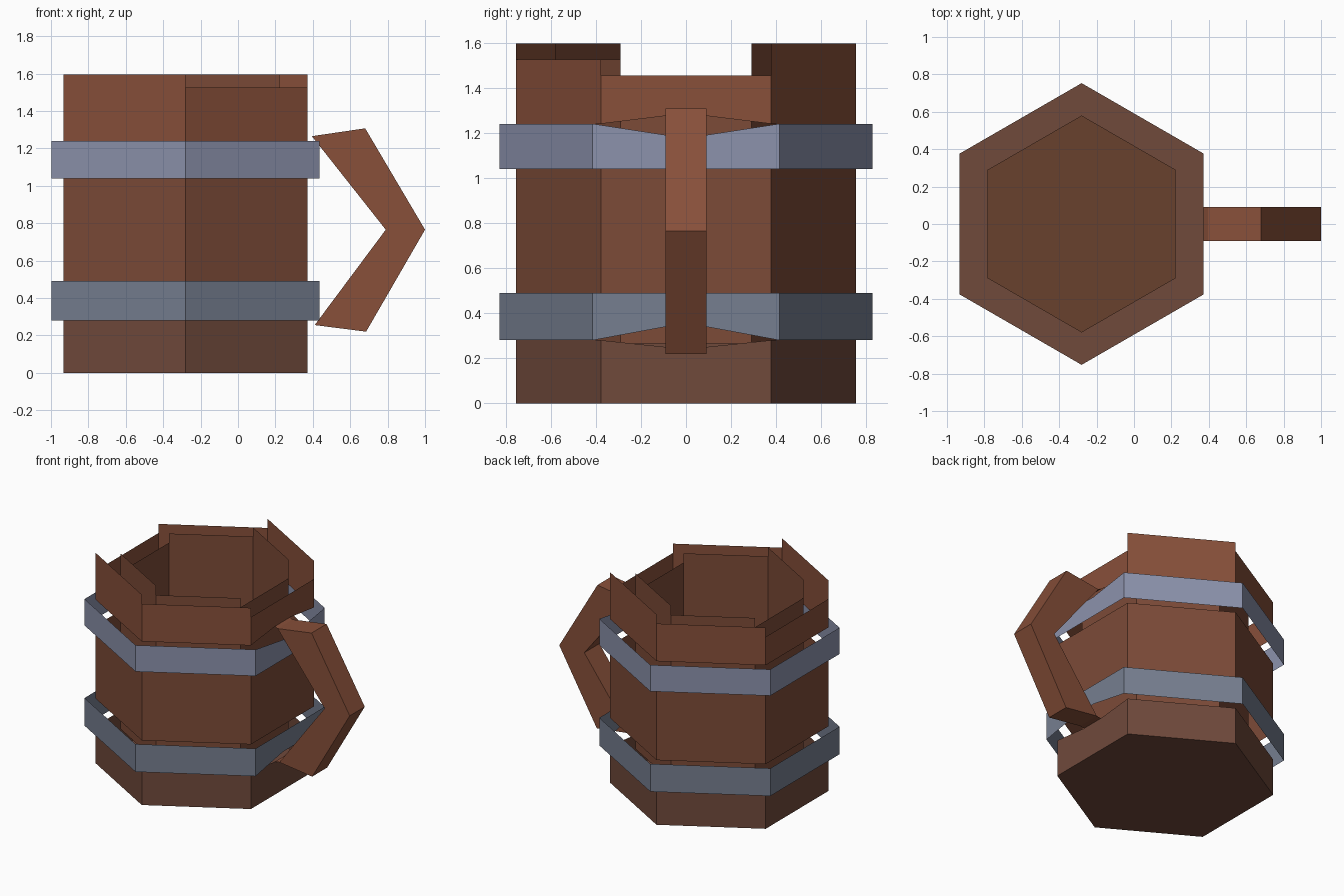
import bpy
from math import cos, sin, radians

if "Cube" in bpy.data.objects:
    bpy.data.objects.remove(bpy.data.objects["Cube"])

CX = -0.28                              # mug axis
TOPS = [1.455, 1.595, 1.525] * 2        # uneven stave tops, starting at the handle side
NOTCH_Y = 0.09                          # half width of the handle


def material(name, color):
    m = bpy.data.materials.new(name)
    m.diffuse_color = (*color, 1)
    m.use_nodes = True
    m.node_tree.nodes["Principled BSDF"].inputs["Base Color"].default_value = m.diffuse_color
    return m


# Wood and iron get duller towards the base
wood_upper = material("wood_upper", (0.246, 0.080, 0.042))
wood_middle = material("wood_middle", (0.202, 0.070, 0.039))
wood_lower = material("wood_lower", (0.162, 0.067, 0.044))
wood_floor = material("wood_floor", (0.141, 0.053, 0.026))
iron_upper = material("iron_upper", (0.262, 0.287, 0.413))
iron_lower = material("iron_lower", (0.181, 0.209, 0.279))


def make(name, verts, faces, mat):
    me = bpy.data.meshes.new(name)
    me.from_pydata(verts, [], faces)
    me.materials.append(mat)
    ob = bpy.data.objects.new(name, me)
    bpy.context.collection.objects.link(ob)
    return ob


def hexagon(r, z):
    return [(CX + r * cos(radians(60 * k - 30)), r * sin(radians(60 * k - 30)), z)
            for k in range(6)]


def hex_wall(name, r, bottom, tops, mat, dip_bottom=0, dip_top=0, inward=False):
    """Thin six-sided wall; the handle side can bend its edges around the handle."""
    verts, faces = [], []
    for k in range(6):
        (x0, y0, _), (x1, y1, _) = hexagon(r, 0)[k], hexagon(r, 0)[(k + 1) % 6]
        z = tops[k]
        loop = [(x0, y0, bottom)]
        if k == 0 and dip_bottom:
            loop += [(x0, s * NOTCH_Y, bottom + dip_bottom) for s in (-1, 1)]
        loop += [(x1, y1, bottom), (x1, y1, z)]
        if k == 0 and dip_top:
            loop += [(x0, s * NOTCH_Y, z + dip_top) for s in (1, -1)]
        loop.append((x0, y0, z))
        if inward:
            loop.reverse()
        faces.append(range(len(verts), len(verts) + len(loop)))
        verts += loop
    return make(name, verts, faces, mat)


# Outer staves, open behind the two bands
hex_wall("lower_staves", 0.753, 0, [0.28] * 6, wood_lower, dip_top=-0.03)
hex_wall("middle_staves", 0.753, 0.49, [1.04] * 6, wood_middle)
hex_wall("upper_staves", 0.753, 1.24, TOPS, wood_upper, dip_bottom=0.035)

# Inner lining, inner floor and underside
hex_wall("inner_lining", 0.58, 0.265, TOPS, wood_middle, inward=True)
make("inner_floor", hexagon(0.58, 0.265), [range(6)], wood_floor)
make("mug_base", hexagon(0.753, 0), [range(5, -1, -1)], wood_lower)

# Metal bands standing off the staves
hex_wall("lower_band", 0.828, 0.28, [0.49] * 6, iron_lower, dip_bottom=0.06)
hex_wall("upper_band", 0.828, 1.04, [1.24] * 6, iron_upper, dip_top=-0.05)

# Angular handle: side profile extruded across its width
profile = [(0.395, 1.265), (0.68, 1.307), (1.0, 0.765), (0.685, 0.22),
           (0.41, 0.255), (0.79, 0.765)]
# thin tabs that join the handle ends to the staves
tabs = [(0.372, 1.275), (0.372, 0.25)]
n = len(profile)
m = n + len(tabs)
verts = [(x, y, z) for y in (-NOTCH_Y, NOTCH_Y) for x, z in profile + tabs]
faces = [range(n), range(m + n - 1, m - 1, -1)]
faces += [(i + m, (i + 1) % n + m, (i + 1) % n, i) for i in range(n)]
faces += [(n, n + m, m, 0), (4, 4 + m, n + 1 + m, n + 1)]
faces = [tuple(f) for f in faces]
faces[0], faces[1] = faces[0][::-1], faces[1][::-1]
make("handle", verts, faces, wood_upper)
